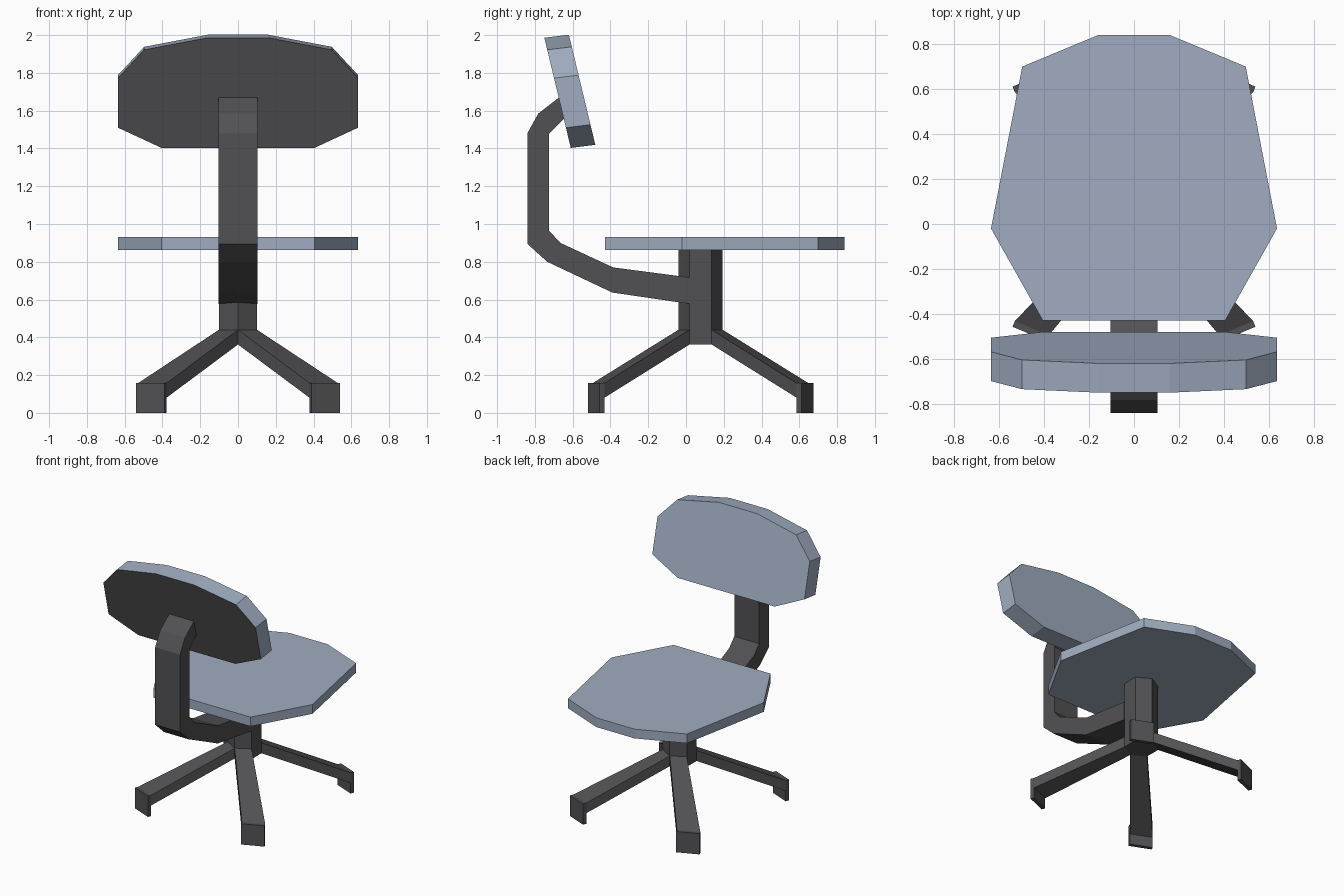
import bpy, bmesh, math
from mathutils import Vector

if "Cube" in bpy.data.objects:
    bpy.data.objects.remove(bpy.data.objects["Cube"])


def material(name, rgb):
    m = bpy.data.materials.new(name)
    m.diffuse_color = (*rgb, 1)
    m.use_nodes = True
    m.node_tree.nodes["Principled BSDF"].inputs["Base Color"].default_value = m.diffuse_color
    return m


BLUE = material("blue grey cushion", (0.35, 0.415, 0.525))
DARK = material("dark grey frame", (0.083, 0.081, 0.086))


def loft(name, ring_a, ring_b, mats):
    """Closed solid between two matching rings; first cap can take its own colour."""
    bm = bmesh.new()
    a = [bm.verts.new(p) for p in ring_a]
    b = [bm.verts.new(p) for p in ring_b]
    n = len(a)
    cap = bm.faces.new(a[::-1])
    bm.faces.new(b)
    for i in range(n):
        j = (i + 1) % n
        bm.faces.new((a[i], a[j], b[j], b[i]))
    cap.material_index = len(mats) - 1
    bmesh.ops.recalc_face_normals(bm, faces=bm.faces)
    # split concave caps cleanly
    bmesh.ops.triangulate(bm, faces=[f for f in bm.faces if len(f.verts) > 8])
    me = bpy.data.meshes.new(name)
    bm.to_mesh(me)
    bm.free()
    for m in mats:
        me.materials.append(m)
    ob = bpy.data.objects.new(name, me)
    bpy.context.collection.objects.link(ob)
    return ob


def mirrored(half):
    """Full outline from its right half."""
    return half + [(-x, y) for x, y in reversed(half)]


# Seat
outline = mirrored([(0.16, 0.84), (0.497, 0.70), (0.636, -0.02), (0.405, -0.43)])
loft("seat", [(x, y, 0.862) for x, y in outline],
     [(x, y, 0.932) for x, y in outline], [BLUE])

# Backrest: tilted panel, dark shell on the outer face
outline = mirrored([(0.16, 1.986), (0.497, 1.922), (0.636, 1.772),
                    (0.636, 1.51), (0.405, 1.403)])
shell = [Vector((x, -0.61 - 0.24 * (z - 1.403), z)) for x, z in outline]
pad = [p + Vector((0, 0.13, 0.016)) for p in shell]
loft("backrest", shell, pad, [BLUE, DARK])

# Curved support arm
profile = [(0.02, 0.577), (-0.39, 0.637), (-0.735, 0.80), (-0.84, 0.895),
           (-0.84, 1.48), (-0.782, 1.585), (-0.672, 1.67), (-0.645, 1.557),
           (-0.725, 1.478), (-0.725, 0.965), (-0.665, 0.90),
           (-0.385, 0.77), (0.02, 0.717)]
loft("support_arm", [(-0.104, y, z) for y, z in profile],
     [(0.104, y, z) for y, z in profile], [DARK])

# Six-sided column
CY, R = 0.077, 0.117
hexagon = [(R * math.sin(k * math.pi / 3), CY + R * math.cos(k * math.pi / 3))
           for k in range(6)]
loft("column", [(x, y, 0.362) for x, y in hexagon],
     [(x, y, 0.862) for x, y in hexagon], [DARK])


def wall(p, q, z0, z1):
    return [(*p, z0), (*q, z0), (*q, z1), (*p, z1)]


# Four legs growing from the column faces, each with a foot plate
for sx, xn in ((1, "right"), (-1, "left")):
    for sy, yn in ((1, "front"), (-1, "rear")):
        def at(x, y):
            return (sx * x, CY + sy * (y - CY))
        inner = at(0.379, -0.495), at(0.53, -0.432)
        outer = at(0.389, -0.52), at(0.54, -0.457)
        loft(f"{yn}_{xn}_leg", wall(at(0, CY - R), at(0.101, 0.0185), 0.362, 0.44),
             wall(*inner, 0.08, 0.157), [DARK])
        loft(f"{yn}_{xn}_foot", wall(*inner, 0, 0.157),
             wall(*outer, 0, 0.157), [DARK])
